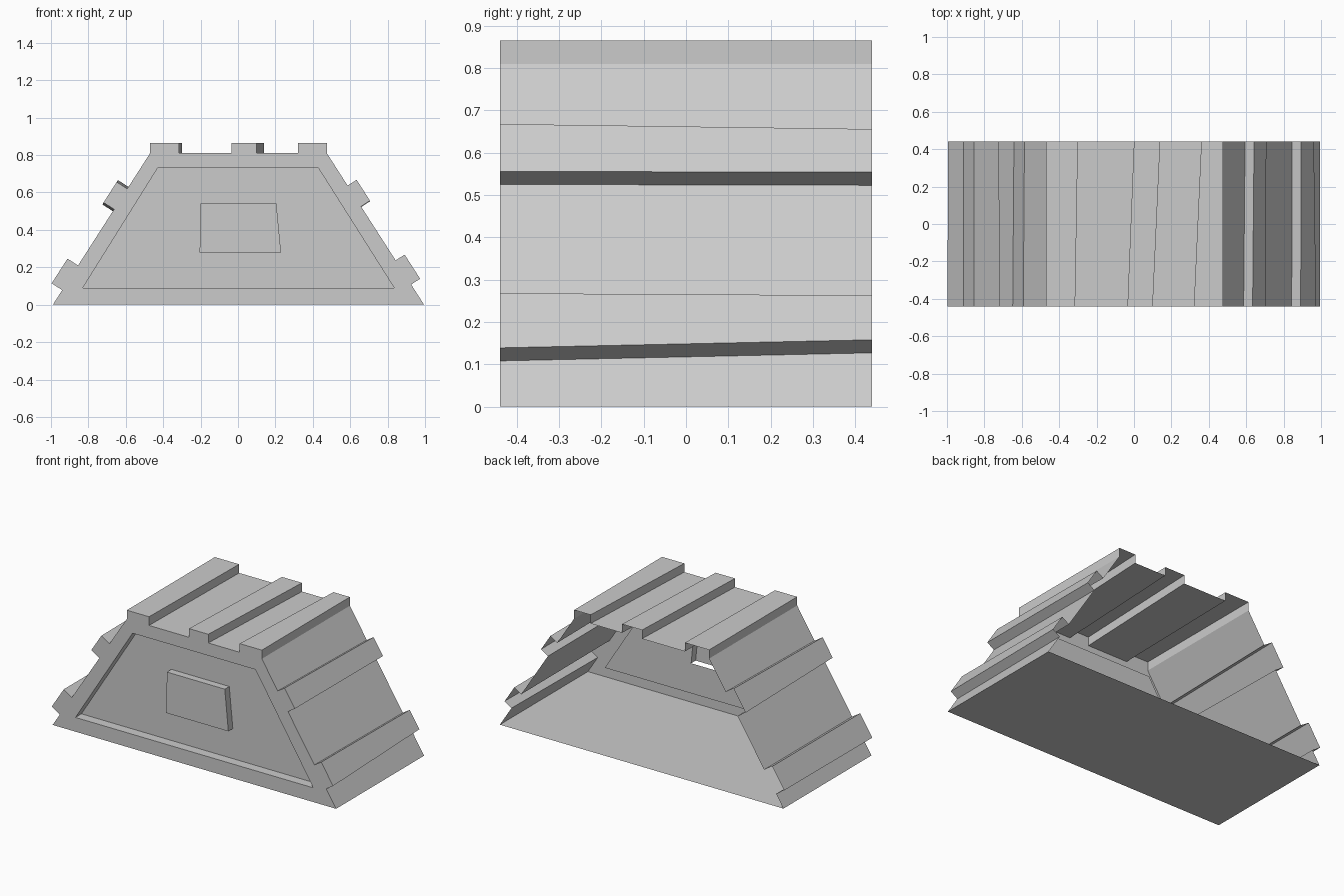
import bpy, bmesh
from mathutils import Vector

cube = bpy.data.objects.get("Cube")
if cube:
    bpy.data.objects.remove(cube)

FRONT, BACK, PANEL, PLATE = -0.44, 0.44, -0.38, -0.425
TOP = 0.81

grey = bpy.data.materials.new("light grey")
grey.use_nodes = True
grey.diffuse_color = (0.6, 0.6, 0.6, 1)
grey.node_tree.nodes["Principled BSDF"].inputs["Base Color"].default_value = (0.6, 0.6, 0.6, 1)


def finish(bm, name):
    bmesh.ops.recalc_face_normals(bm, faces=bm.faces)
    mesh = bpy.data.meshes.new(name)
    bm.to_mesh(mesh)
    bm.free()
    mesh.materials.append(grey)
    obj = bpy.data.objects.new(name, mesh)
    bpy.context.collection.objects.link(obj)


def loop(bm, points, y):
    return [bm.verts.new((x, y, z)) for x, z in points]


def skin(bm, a, b, skip=()):
    """Join two matching loops with quads."""
    n = len(a)
    for i in range(n):
        if i not in skip:
            j = (i + 1) % n
            bm.faces.new((a[i], a[j], b[j], b[i]))


def fill_ring(bm, *loops):
    """Fill flat between an outline and the hole inside it."""
    edges = []
    for vs in loops:
        for i, v in enumerate(vs):
            w = vs[(i + 1) % len(vs)]
            edges.append(bm.edges.get((v, w)) or bm.edges.new((v, w)))
    bmesh.ops.triangle_fill(bm, use_beauty=True, edges=edges, normal=(0, -1, 0))


def ribbed_edge(start, end, height, axis, ribs):
    """Outline along one side, with ribs given by their x or z positions."""
    a, b = Vector(start), Vector(end)
    d = b - a
    out = Vector((d.y, -d.x)).normalized() * height
    points = [a]
    for first, last in ribs:
        p, q = (a + d * ((s - a[axis]) / d[axis]) for s in (first, last))
        points += [p, p + out, q + out, q]
    return points + [b]


def outline(right, top, left):
    pts = ribbed_edge((0.995, 0), (0.475, TOP), 0.057, 1, right)
    pts += ribbed_edge((0.475, TOP), (-0.47, TOP), 0.055, 0, top)
    pts += ribbed_edge((-0.47, TOP), (-0.99, 0), 0.067, 1, left)
    return pts


# Ribs run slightly askew from front to back
front_pts = outline([(0.108, 0.237), (0.525, 0.637)],
                    [(0.475, 0.32), (0.10, -0.035), (-0.315, -0.47)],
                    [(0.62, 0.51), (0.21, 0.078)])
back_pts = outline([(0.127, 0.232), (0.523, 0.625)],
                   [(0.475, 0.36), (0.14, 0.0), (-0.30, -0.47)],
                   [(0.63, 0.50), (0.21, 0.08)])
pairs = []
for p, q in zip(front_pts, back_pts):
    if not pairs or (p - pairs[-1][0]).length > 0.001:
        pairs.append((p, q))
panel_pts = [(-0.83, 0.09), (0.835, 0.09), (0.43, 0.73), (-0.43, 0.73)]
plate_pts = [(-0.205, 0.28), (0.23, 0.28), (0.205, 0.54), (-0.2, 0.54)]

# Hollow ribbed shell with floor, open at the back
bm = bmesh.new()
front = loop(bm, [p for p, q in pairs], FRONT)
back = loop(bm, [q for p, q in pairs], BACK)
skin(bm, front, back)

# Recessed front panel
rim = loop(bm, panel_pts, FRONT)
fill_ring(bm, front, rim)
recess = loop(bm, panel_pts, PANEL)
skin(bm, rim, recess)

# Raised plate, hollow behind and open underneath
opening = loop(bm, plate_pts, PANEL)
fill_ring(bm, recess, opening)
face = loop(bm, plate_pts, PLATE)
skin(bm, opening, face, skip=(0,))
bm.faces.new(face)
finish(bm, "ribbed_shell")
